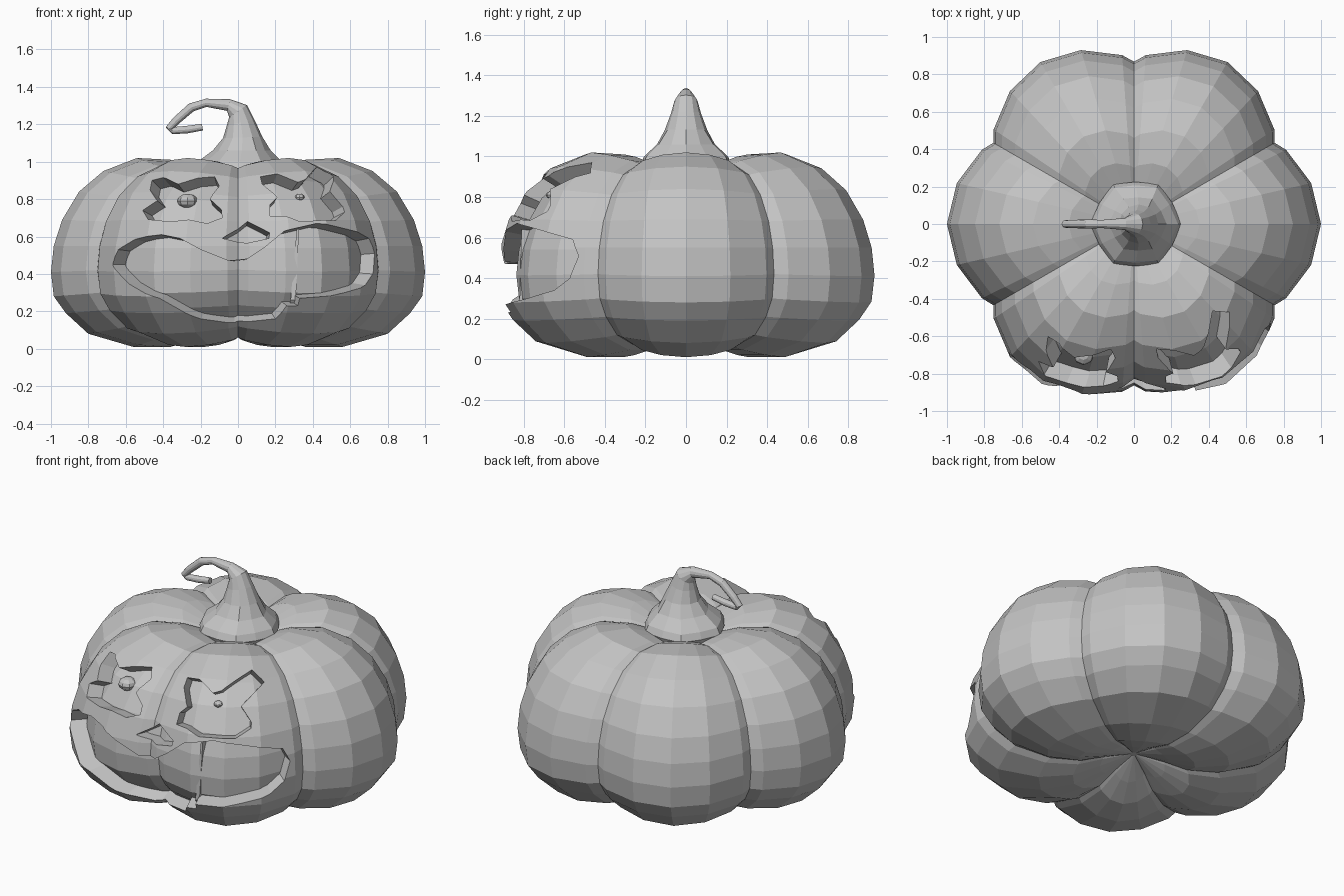
import bpy
import bmesh
from math import sin, cos, pi, radians
from mathutils import Vector
from mathutils.bvhtree import BVHTree

cube = bpy.data.objects.get("Cube")
if cube:
    bpy.data.objects.remove(cube, do_unlink=True)

grey = bpy.data.materials.new("matte grey")
grey.use_nodes = True
GREY = (0.55, 0.55, 0.55, 1)
grey.diffuse_color = GREY
grey.node_tree.nodes["Principled BSDF"].inputs["Base Color"].default_value = GREY

CENTRE = Vector((0, 0, 0.45))


def finish(name, bm):
    bmesh.ops.recalc_face_normals(bm, faces=bm.faces)
    mesh = bpy.data.meshes.new(name)
    bm.to_mesh(mesh)
    bm.free()
    mesh.materials.append(grey)
    obj = bpy.data.objects.new(name, mesh)
    bpy.context.collection.objects.link(obj)
    return obj


def loft(name, rings):
    """Skin closed rings of equal length and cap both ends."""
    bm = bmesh.new()
    loops = [[bm.verts.new(p) for p in ring] for ring in rings]
    n = len(loops[0])
    for a, b in zip(loops, loops[1:]):
        for i in range(n):
            j = (i + 1) % n
            bm.faces.new((a[i], a[j], b[j], b[i]))
    caps = [bm.faces.new(loops[0]), bm.faces.new(loops[-1])]
    bmesh.ops.triangulate(bm, faces=caps)
    return finish(name, bm)


# Lobed shell: one profile down a lobe's middle, one down the groove (radius, height)
LOBE = [(.02, .13), (.2, .06), (.36, .01), (.56, .01), (.8, .08), (.92, .19),
        (.985, .28), (1, .41), (.985, .55), (.94, .69), (.85, .84), (.72, .95),
        (.54, 1.02), (.35, 1.01), (.22, .96), (.02, .9)]
GROOVE = [(.02, .13), (.17, .1), (.3, .06), (.48, .06), (.68, .12), (.79, .21),
          (.85, .3), (.868, .42), (.855, .55), (.815, .68), (.735, .81), (.62, .91),
          (.46, .965), (.3, .955), (.2, .93), (.02, .9)]
# Angle from the lobe's middle, and blend towards the groove
COLUMNS = [(-30, 1), (-26, .72), (-13, .21), (0, 0), (13, .21), (26, .72)]


def lobed_shell(name, scale):
    rings = []
    for (r0, z0), (r1, z1) in zip(LOBE, GROOVE):
        ring = []
        for lobe in range(6):
            for offset, w in COLUMNS:
                a = radians(lobe * 60 + offset)
                r, z = r0 + (r1 - r0) * w, z0 + (z1 - z0) * w
                p = Vector((r * cos(a), r * sin(a), z))
                ring.append(CENTRE + (p - CENTRE) * scale)
        rings.append(ring)
    return loft(name, rings)


def surface(obj):
    bm = bmesh.new()
    bm.from_mesh(obj.data)
    tree = BVHTree.FromBMesh(bm)
    bm.free()
    return tree


def on_front(tree, x, z):
    return tree.ray_cast(Vector((x, -3, z)), Vector((0, 1, 0)))[0]


body = lobed_shell("pumpkin_body", 1)
core = lobed_shell("inner_wall", 0.9)
body_skin, core_skin = surface(body), surface(core)

# Carved openings, as front outlines
MOUTH = [(-.67, .45), (-.64, .53), (-.55, .585), (-.41, .61), (-.31, .59), (-.2, .53),
         (-.05, .47), (.05, .48), (.14, .54), (.25, .63), (.42, .67), (.58, .64),
         (.7, .59), (.73, .51), (.72, .4), (.68, .34), (.57, .3), (.33, .27),
         (.32, .23), (.26, .23), (.2, .16), (-.02, .14), (-.2, .16), (-.42, .27),
         (-.58, .345)]
RIGHT_EYE = [(-.46, .9), (-.4, .915), (-.32, .88), (-.24, .905), (-.125, .92), (-.1, .87),
             (-.15, .8), (-.09, .745), (-.085, .7), (-.165, .67), (-.26, .69),
             (-.36, .68), (-.48, .69), (-.51, .74), (-.43, .79), (-.47, .85)]
LEFT_EYE = [(.12, .92), (.21, .935), (.32, .89), (.36, .905), (.42, .97), (.51, .92),
            (.49, .84), (.56, .76), (.57, .73), (.52, .685), (.33, .68), (.25, .71),
            (.17, .71), (.17, .77), (.21, .81), (.13, .88)]
NOSE = [(-.085, .59), (.05, .68), (.17, .62), (.165, .59), (.05, .565)]

for outline in (MOUTH, RIGHT_EYE, LEFT_EYE, NOSE):
    hits = [on_front(body_skin, x, z) for x, z in outline]
    cutter = loft("carving_cutter", [[CENTRE + (p - CENTRE) * s for p in hits]
                                     for s in (0.7, 2.2)])
    cutter.hide_render = True
    cut = body.modifiers.new("carve", "BOOLEAN")
    cut.operation = "DIFFERENCE"
    cut.solver = "EXACT"
    cut.object = cutter
    bpy.context.view_layer.update()
    carved = bpy.data.meshes.new_from_object(
        body.evaluated_get(bpy.context.evaluated_depsgraph_get()))
    body.modifiers.clear()
    body.data = carved
    bpy.data.objects.remove(cutter, do_unlink=True)

# Pupils standing on the inner wall
for side, x, z, size in (("right", -.27, .79, .055), ("left", .33, .81, .026)):
    bm = bmesh.new()
    bmesh.ops.create_uvsphere(bm, u_segments=8, v_segments=6, radius=size)
    bmesh.ops.scale(bm, verts=bm.verts, vec=(1, 1, .7))
    bmesh.ops.translate(bm, verts=bm.verts, vec=on_front(core_skin, x, z))
    finish(side + "_pupil", bm)

# Thin ridge inside the mouth
ridge = []
for x, z, half in ((.295, .22, .025), (.295, .26, .014), (.32, .64, .006)):
    y = on_front(core_skin, x, z).y
    ridge.append([(x - half, y - .04, z), (x + half, y - .04, z),
                  (x + half, y + .05, z), (x - half, y + .05, z)])
loft("mouth_ridge", ridge)

# Stem with a curling tip, swept along (x, z, radius)
PATH = [(.01, .9, .22), (.01, .96, .245), (.01, 1, .225), (.02, 1.06, .155),
        (.025, 1.13, .105), (.015, 1.21, .075), (0, 1.27, .058), (-.05, 1.303, .032),
        (-.17, 1.315, .022), (-.25, 1.29, .024), (-.33, 1.22, .022),
        (-.368, 1.178, .02), (-.35, 1.166, .019), (-.27, 1.172, .02), (-.19, 1.185, .018)]
SIDES = 12
rings = []
for i, (x, z, r) in enumerate(PATH):
    before, after = PATH[max(i - 1, 0)], PATH[min(i + 1, len(PATH) - 1)]
    along = Vector((after[0] - before[0], 0, after[1] - before[1])).normalized()
    if i < 4:
        along = Vector((0, 0, 1))
    across = Vector((along.z, 0, -along.x))
    ring = []
    for k in range(SIDES):
        a = 2 * pi * k / SIDES
        flute = r * (0.92 if k % 2 and i < 4 else 1)
        ring.append(Vector((x, 0, z)) + across * (flute * cos(a))
                    + Vector((0, flute * sin(a), 0)))
    rings.append(ring)
loft("stem", rings)
